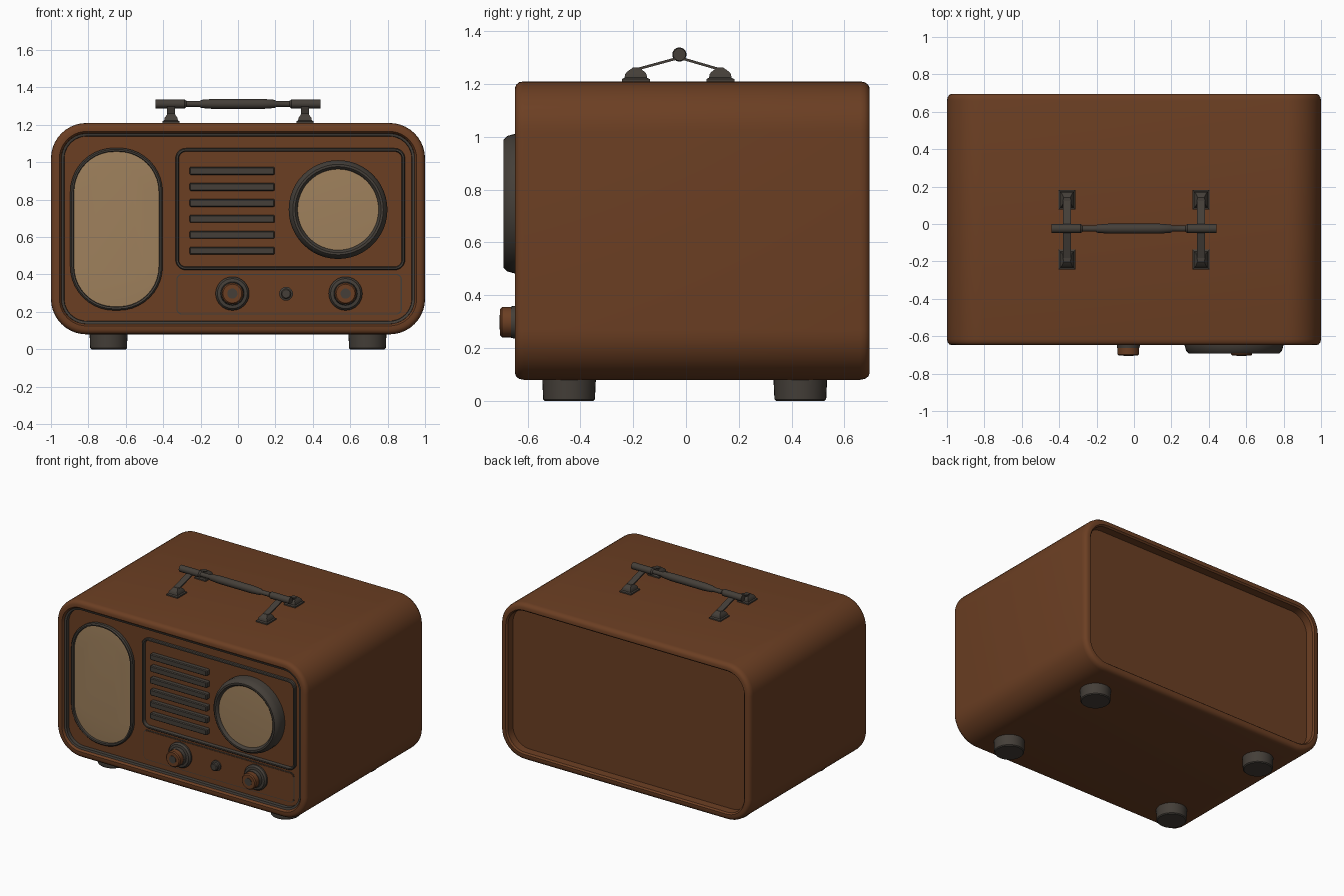
import bpy, bmesh, math
from mathutils import Vector

if "Cube" in bpy.data.objects:
    bpy.data.objects.remove(bpy.data.objects["Cube"])


def material(name, rgb):
    m = bpy.data.materials.new(name)
    m.diffuse_color = (*rgb, 1)
    m.use_nodes = True
    m.node_tree.nodes["Principled BSDF"].inputs["Base Color"].default_value = m.diffuse_color
    return m


WOOD = material("brown wood", (0.148, 0.049, 0.0165))
DARK = material("dark metal", (0.058, 0.049, 0.040))
TAN = material("tan cloth", (0.345, 0.218, 0.108))


def rrect(x0, x1, z0, z1, r, y, n=10):
    """Rounded rectangle loop in the xz plane at depth y."""
    pts = []
    for cx, cz, a0 in ((x1 - r, z1 - r, 0), (x0 + r, z1 - r, 90),
                       (x0 + r, z0 + r, 180), (x1 - r, z0 + r, 270)):
        for i in range(n + 1):
            a = math.radians(a0 + 90 * i / n)
            pts.append(Vector((cx + r * math.cos(a), y, cz + r * math.sin(a))))
    return pts


def loft(name, rings, mat, closed=False, angle=35):
    """Skin a list of equal loops; cap the ends or join last to first."""
    bm = bmesh.new()
    vs = [[bm.verts.new(p) for p in ring] for ring in rings]
    n = len(vs[0])
    pairs = list(zip(vs, vs[1:])) + ([(vs[-1], vs[0])] if closed else [])
    for a, b in pairs:
        for i in range(n):
            j = (i + 1) % n
            bm.faces.new((a[i], a[j], b[j], b[i]))
    if not closed:
        bm.faces.new(vs[0])
        bm.faces.new(vs[-1])
    bmesh.ops.recalc_face_normals(bm, faces=bm.faces)
    me = bpy.data.meshes.new(name)
    bm.to_mesh(me)
    bm.free()
    me.materials.append(mat)
    ob = bpy.data.objects.new(name, me)
    bpy.context.collection.objects.link(ob)
    bpy.ops.object.select_all(action='DESELECT')
    ob.select_set(True)
    bpy.context.view_layer.objects.active = ob
    bpy.ops.object.shade_smooth_by_angle(angle=math.radians(angle))
    return ob


def inset_loft(name, box, r, steps, mat, closed=False):
    """Loft a rounded rectangle through (inset, y) steps."""
    x0, x1, z0, z1 = box
    return loft(name, [rrect(x0 + d, x1 - d, z0 + d, z1 - d, max(r - d, 0.002), y)
                       for d, y in steps], mat, closed)


def lathe(name, origin, axis, profile, mat, closed=False, n=32):
    """Revolve (radius, distance) pairs round a main axis."""
    rings = []
    for r, t in profile:
        ring = []
        for i in range(n):
            a = 2 * math.pi * i / n
            c, s = r * math.cos(a), r * math.sin(a)
            p = {'X': (t, c, s), 'Y': (c, t, s), 'Z': (c, s, t)}[axis]
            ring.append(Vector(p) + Vector(origin))
        rings.append(ring)
    return loft(name, rings, mat, closed)


# Cabinet: rounded shell with recessed front and back
BODY = (-1, 1, 0.08, 1.21)
inset_loft("cabinet", BODY, 0.19,
           [(0.057, -0.605), (0.055, -0.635), (0.045, -0.648), (0.025, -0.648),
            (0.012, -0.643), (0.003, -0.632), (0, -0.615), (0, 0.66), (0.003, 0.677),
            (0.012, 0.69), (0.025, 0.696), (0.045, 0.696), (0.055, 0.685),
            (0.057, 0.63)], WOOD)

# Dark trim round the recessed front panel
inset_loft("front_trim", BODY, 0.19,
           [(0.056, -0.60), (0.056, -0.634), (0.070, -0.630), (0.072, -0.60)], DARK, True)

# Speaker window and its ring
SPK = (-0.897, -0.403, 0.208, 1.077)
inset_loft("speaker_ring", SPK, 0.235,
           [(0, -0.60), (0, -0.625), (0.008, -0.633), (0.018, -0.631), (0.023, -0.60)],
           DARK, True)
inset_loft("speaker_cloth", SPK, 0.235,
           [(0.02, -0.60), (0.02, -0.616), (0.10, -0.621)], TAN)

# Frame round the grille and dial
inset_loft("dial_frame", (-0.334, 0.893, 0.424, 1.075), 0.055,
           [(0, -0.60), (0, -0.622), (0.005, -0.628), (0.014, -0.628), (0.019, -0.60)],
           DARK, True)

# Grille slats
for k in range(6):
    z = 0.954 - k * 0.0854
    inset_loft(f"grille_slat_{k + 1}", (-0.258, 0.195, z - 0.021, z + 0.021), 0.006,
               [(0, -0.60), (0, -0.634), (0.005, -0.64)], DARK)

# Control strip: raised wooden plate with a thin dark outline
STRIP = (-0.33, 0.876, 0.186, 0.403)
inset_loft("control_outline", STRIP, 0.03,
           [(0, -0.60), (0, -0.6075), (0.006, -0.6075), (0.006, -0.60)], DARK, True)
inset_loft("control_plate", STRIP, 0.03, [(0.006, -0.60), (0.006, -0.611)], WOOD)

# Round tuning dial
DIAL = (0.535, 0, 0.747)
lathe("dial_ring", DIAL, 'Y',
      [(0.264, -0.60), (0.264, -0.65), (0.256, -0.678), (0.242, -0.692), (0.230, -0.692),
       (0.222, -0.685), (0.216, -0.672), (0.210, -0.60)], DARK, True, 48)
lathe("dial_face", DIAL, 'Y', [(0.217, -0.60), (0.217, -0.673), (0.12, -0.677)], TAN, n=48)

# Control knobs
for side, x in (("left", -0.03), ("right", 0.575)):
    o = (x, 0, 0.298)
    lathe(f"{side}_knob_base", o, 'Y',
          [(0.090, -0.60), (0.090, -0.622), (0.080, -0.635), (0.066, -0.638)], DARK)
    lathe(f"{side}_knob_collar", o, 'Y', [(0.064, -0.63), (0.060, -0.662)], DARK)
    lathe(f"{side}_knob", o, 'Y',
          [(0.057, -0.655), (0.057, -0.697), (0.050, -0.704), (0.03, -0.704)], WOOD)
    lathe(f"{side}_knob_cap", o, 'Y', [(0.027, -0.70), (0.027, -0.707)], DARK)
lathe("small_knob", (0.257, 0, 0.297), 'Y',
      [(0.037, -0.60), (0.037, -0.622), (0.028, -0.626), (0.028, -0.642), (0.022, -0.647)],
      DARK, n=20)

# Carrying handle bar
half = [(0.024, 0.44), (0.024, 0.285), (0.016, 0.275), (0.016, 0.205), (0.022, 0.195),
        (0.027, 0.13)]
lathe("handle_bar", (0, -0.025, 1.312), 'X',
      half + [(r, -t) for r, t in reversed(half)], DARK, n=16)


def rect(x, y, z, w, d):
    return [Vector((x + sx * w, y + sy * d, z))
            for sx, sy in ((-1, -1), (1, -1), (1, 1), (-1, 1))]


# Handle mounts and the sloping straps up to the bar
for sx, xn in ((-1, "left"), (1, "right")):
    x = sx * 0.358
    for y, yn in ((-0.19, "front"), (0.13, "back")):
        loft(f"{xn}_{yn}_handle_mount",
             [rect(x, y, z, w, d) for z, w, d in
              ((1.20, 0.045, 0.053), (1.219, 0.045, 0.053), (1.224, 0.037, 0.043),
               (1.238, 0.034, 0.040), (1.246, 0.028, 0.034), (1.262, 0.018, 0.012))], DARK)
        t = Vector((0, 0, 0.005))
        strap = []
        for p in (Vector((x, y, 1.255)), Vector((x, -0.025, 1.30))):
            w = Vector((0.022, 0, 0))
            strap.append([p - w - t, p + w - t, p + w + t, p - w + t])
        loft(f"{xn}_{yn}_handle_strap", strap, DARK)

# Feet
for x, xn in ((-0.692, "left"), (0.692, "right")):
    for y, yn in ((-0.443, "front"), (0.433, "back")):
        lathe(f"{xn}_{yn}_foot", (x, y, 0), 'Z',
              [(0.092, 0), (0.098, 0.006), (0.102, 0.09)], DARK)
